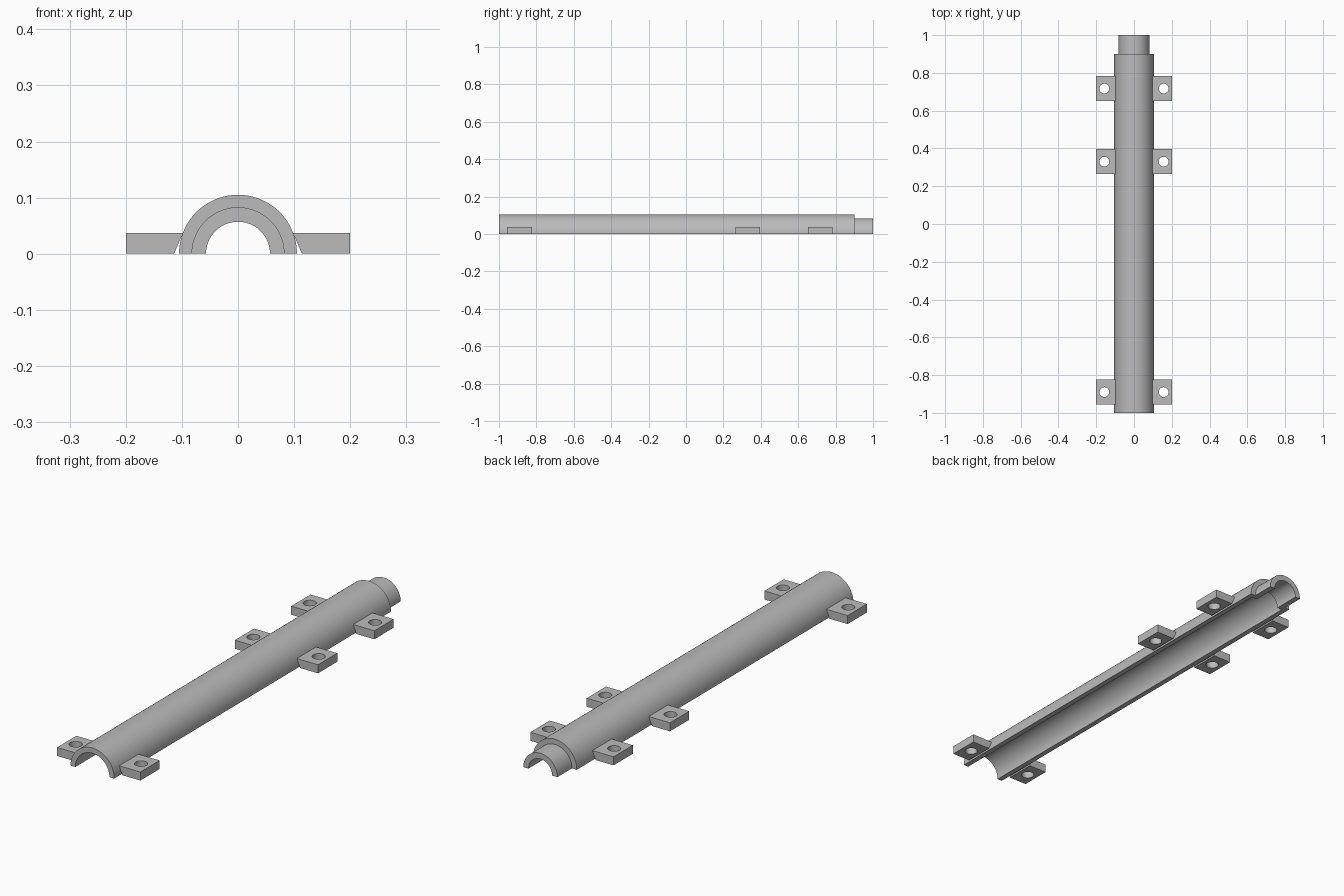
import bpy, bmesh, math
from mathutils import Matrix

if "Cube" in bpy.data.objects:
    bpy.data.objects.remove(bpy.data.objects["Cube"])

OUTER, MIDDLE, BORE = 0.105, 0.082, 0.057
TAB_Y = {"front": -0.89, "middle": 0.33, "rear": 0.717}
TAB_HALF, TAB_TOP, HOLE_X, HOLE_R = 0.066, 0.037, 0.157, 0.026

grey = bpy.data.materials.new("plain grey")
grey.use_nodes = True
GREY = (0.5, 0.5, 0.5, 1)
grey.diffuse_color = GREY
grey.node_tree.nodes["Principled BSDF"].inputs["Base Color"].default_value = GREY


def make_object(name, bm):
    bmesh.ops.recalc_face_normals(bm, faces=bm.faces)
    mesh = bpy.data.meshes.new(name)
    bm.to_mesh(mesh)
    bm.free()
    mesh.materials.append(grey)
    obj = bpy.data.objects.new(name, mesh)
    bpy.context.collection.objects.link(obj)
    return obj


def smooth(obj):
    bpy.ops.object.select_all(action="DESELECT")
    obj.select_set(True)
    bpy.context.view_layer.objects.active = obj
    bpy.ops.object.shade_smooth_by_angle(angle=math.radians(30))


# Half pipe: wall section with socket bore and spigot, swept over half a turn
def half_pipe():
    section = [(MIDDLE, -1), (OUTER, -1), (OUTER, 0.9), (MIDDLE, 0.9),
               (MIDDLE, 1), (BORE, 1), (BORE, 0.88), (MIDDLE, 0.88)]
    steps = 64
    bm = bmesh.new()
    rings = []
    for i in range(steps + 1):
        a = math.pi * i / steps
        rings.append([bm.verts.new((r * math.cos(a), y, r * math.sin(a)))
                      for r, y in section])
    n = len(section)
    for a, b in zip(rings, rings[1:]):
        for j in range(n):
            k = (j + 1) % n
            bm.faces.new((a[j], a[k], b[k], b[j]))
    bm.faces.new(rings[0])
    bm.faces.new(rings[-1])
    smooth(make_object("half_pipe", bm))


# Mounting tab: slanted inner side, drilled through
def mounting_tab(name, side, y):
    profile = [(0.114, 0), (0.2, 0), (0.2, TAB_TOP), (0.098, TAB_TOP)]
    bm = bmesh.new()
    face = bm.faces.new([bm.verts.new((side * x, y - TAB_HALF, z)) for x, z in profile])
    ext = bmesh.ops.extrude_face_region(bm, geom=[face], use_keep_orig=True)
    moved = [v for v in ext["geom"] if isinstance(v, bmesh.types.BMVert)]
    bmesh.ops.translate(bm, verts=moved, vec=(0, 2 * TAB_HALF, 0))
    tab = make_object(name, bm)

    drill_bm = bmesh.new()
    bmesh.ops.create_cone(drill_bm, cap_ends=True, segments=32, radius1=HOLE_R,
                          radius2=HOLE_R, depth=0.2,
                          matrix=Matrix.Translation((side * HOLE_X, y, 0)))
    drill = make_object("drill", drill_bm)
    drill.hide_render = True
    cut = tab.modifiers.new("hole", "BOOLEAN")
    cut.operation, cut.solver, cut.object = "DIFFERENCE", "EXACT", drill
    bpy.context.view_layer.objects.active = tab
    bpy.ops.object.modifier_apply(modifier=cut.name)
    bpy.data.objects.remove(drill)
    smooth(tab)


half_pipe()
for place, y in TAB_Y.items():
    for hand, side in (("left", 1), ("right", -1)):
        mounting_tab(f"{place}_{hand}_tab", side, y)
